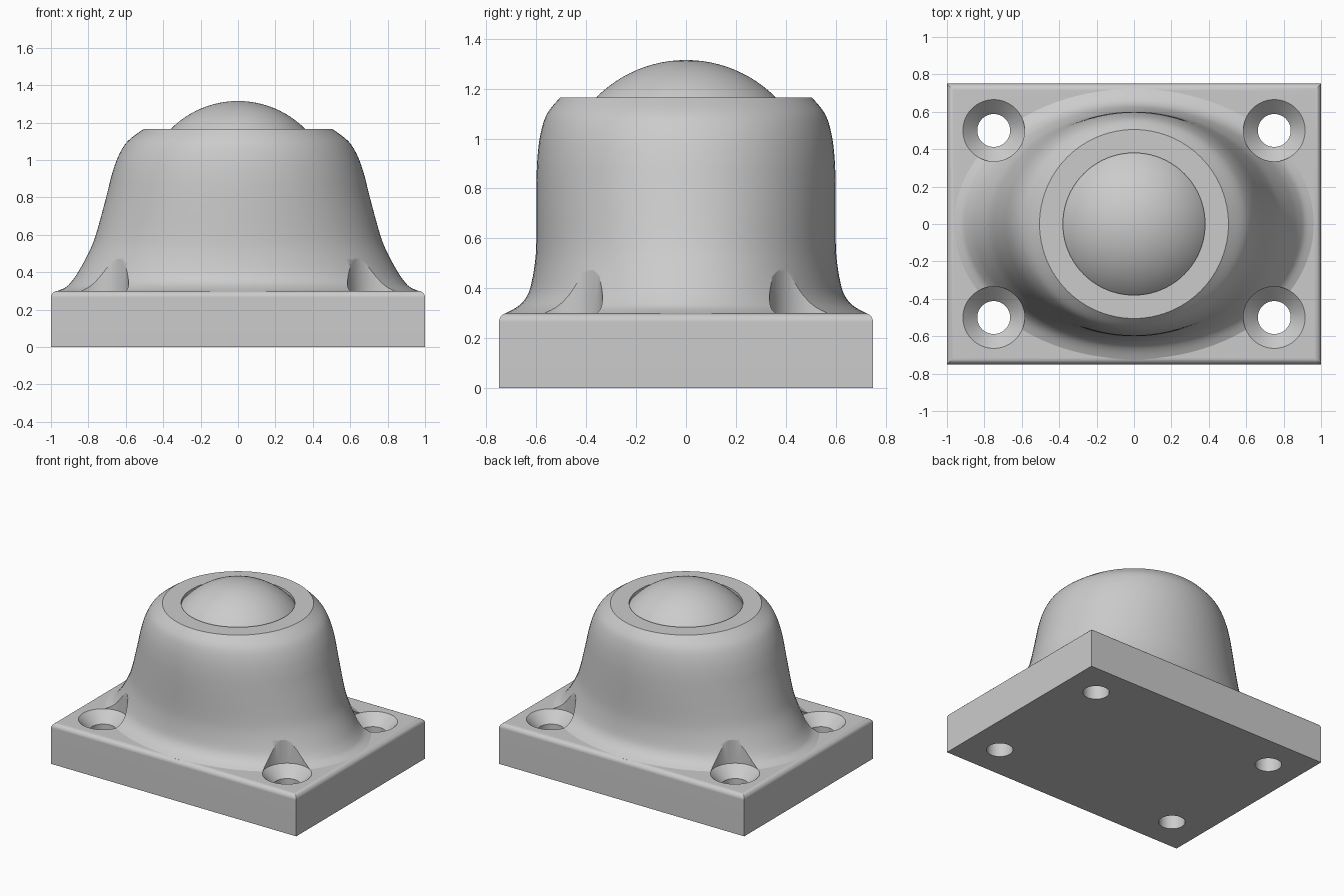
import bpy
import bmesh
import math

cube = bpy.data.objects.get("Cube")
if cube:
    bpy.data.objects.remove(cube, do_unlink=True)

grey = bpy.data.materials.new("light_grey")
grey.use_nodes = True
colour = (0.6, 0.6, 0.6, 1)
grey.diffuse_color = colour
grey.node_tree.nodes["Principled BSDF"].inputs["Base Color"].default_value = colour


def make_object(name, bm):
    bmesh.ops.recalc_face_normals(bm, faces=bm.faces)
    mesh = bpy.data.meshes.new(name)
    bm.to_mesh(mesh)
    bm.free()
    mesh.materials.append(grey)
    obj = bpy.data.objects.new(name, mesh)
    bpy.context.collection.objects.link(obj)
    return obj


def loft(bm, rings, centre=(0, 0), sides=96):
    """Closed solid through stacked ellipses given as (x radius, y radius, height)."""
    loops = []
    for rx, ry, z in rings:
        angles = [math.tau * i / sides for i in range(sides)]
        loops.append([bm.verts.new((centre[0] + rx * math.cos(a),
                                    centre[1] + ry * math.sin(a), z)) for a in angles])
    for low, high in zip(loops, loops[1:]):
        for i in range(sides):
            j = (i + 1) % sides
            bm.faces.new((low[i], low[j], high[j], high[i]))
    bm.faces.new(loops[0][::-1])
    bm.faces.new(loops[-1])


def smooth_rings(points, steps=4):
    """Catmull-Rom refinement of the profile."""
    pts = [points[0]] + points + [points[-1]]
    result = []
    for p0, p1, p2, p3 in zip(pts, pts[1:], pts[2:], pts[3:]):
        for s in range(steps):
            t = s / steps
            result.append(tuple(
                b + t * (c - a) / 2 + t * t * (2 * a - 5 * b + 4 * c - d) / 2
                + t ** 3 * (3 * b - a - 3 * c + d) / 2
                for a, b, c, d in zip(p0, p1, p2, p3)))
    return result + [points[-1]]


def boolean(target, tool, operation):
    mod = target.modifiers.new(operation, "BOOLEAN")
    mod.operation = operation
    mod.solver = "EXACT"
    mod.object = tool
    bpy.context.view_layer.objects.active = target
    bpy.ops.object.modifier_apply(modifier=mod.name)
    bpy.data.objects.remove(tool, do_unlink=True)


def shade(obj):
    bpy.ops.object.select_all(action="DESELECT")
    obj.select_set(True)
    bpy.context.view_layer.objects.active = obj
    bpy.ops.object.shade_smooth_by_angle(angle=math.radians(32))


# Base plate with rounded upper edges
bm = bmesh.new()
bmesh.ops.create_cube(bm, size=1)
for v in bm.verts:
    v.co = (v.co.x * 2, v.co.y * 1.5, (v.co.z + 0.5) * 0.3)
top_edges = [e for e in bm.edges if all(v.co.z > 0.2 for v in e.verts)]
bmesh.ops.bevel(bm, geom=top_edges, offset=0.035, segments=5, profile=0.5,
                affect="EDGES")
housing = make_object("flanged_housing", bm)

# Flared body, oval at the foot and round at the rim
profile = [
    (0.97, 0.73, 0.297), (0.92, 0.685, 0.32), (0.89, 0.65, 0.35),
    (0.855, 0.625, 0.4), (0.8, 0.606, 0.5), (0.76, 0.6, 0.6),
    (0.705, 0.6, 0.8), (0.675, 0.596, 0.92), (0.64, 0.583, 1.02),
    (0.59, 0.557, 1.1), (0.505, 0.505, 1.165),
]
bm = bmesh.new()
loft(bm, [(0.97, 0.73, 0.2)] + smooth_rings(profile))
boolean(housing, make_object("body", bm), "UNION")

# Countersunk screw holes with clearance above, and the ball socket
bm = bmesh.new()
screw_hole = [(0.088, -0.1), (0.088, 0.223), (0.165, 0.3), (0.165, 1)]
for x in (-0.75, 0.75):
    for y in (-0.5, 0.5):
        loft(bm, [(r, r, z) for r, z in screw_hole], (x, y), 64)
loft(bm, [(0.38, 0.38, 1), (0.38, 0.38, 1.4)])
boolean(housing, make_object("hole_cutters", bm), "DIFFERENCE")
shade(housing)
weighted = housing.modifiers.new("even_normals", "WEIGHTED_NORMAL")
weighted.keep_sharp = True

# Ball held in the socket
bm = bmesh.new()
bmesh.ops.create_uvsphere(bm, u_segments=96, v_segments=48, radius=0.507)
bmesh.ops.translate(bm, verts=bm.verts, vec=(0, 0, 0.808))
shade(make_object("ball", bm))
